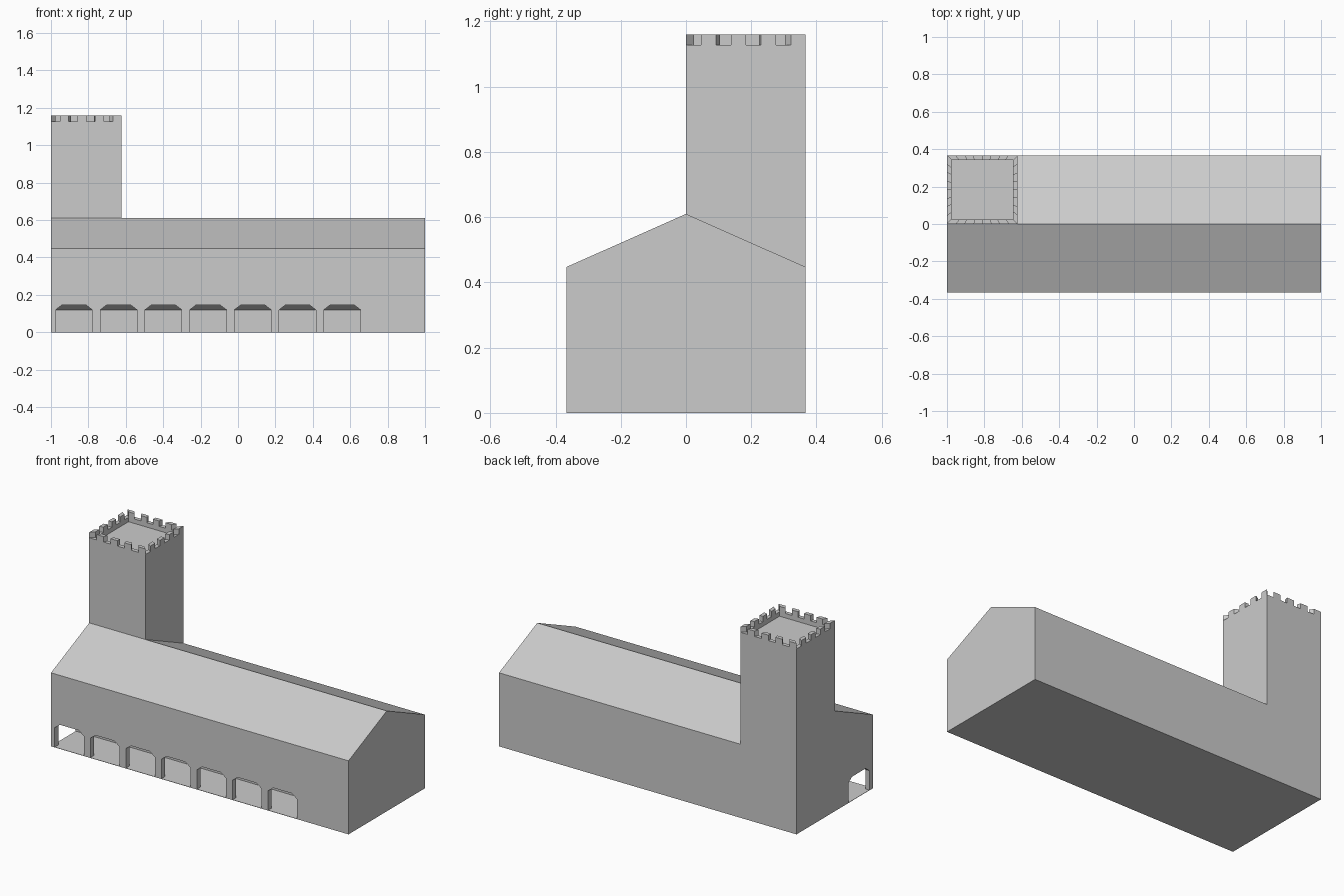
import bpy, bmesh
from mathutils import Vector

cube = bpy.data.objects.get("Cube")
if cube:
    bpy.data.objects.remove(cube, do_unlink=True)

HALF_Y, EAVE, RIDGE = 0.367, 0.447, 0.61
TOWER_X, TOWER_TOP = -0.622, 1.16
WALL_TOP, DECK, PARAPET = 1.127, 1.1, 0.024
FLOOR, SPRING, CROWN, CHAMFER = 0.002, 0.12, 0.147, 0.035

stone = bpy.data.materials.new("grey stone")
stone.use_nodes = True
stone.diffuse_color = (0.6, 0.6, 0.6, 1)
stone.node_tree.nodes["Principled BSDF"].inputs["Base Color"].default_value = (0.6, 0.6, 0.6, 1)


def finish(name, bm):
    bmesh.ops.recalc_face_normals(bm, faces=bm.faces)
    mesh = bpy.data.meshes.new(name)
    bm.to_mesh(mesh)
    bm.free()
    mesh.materials.append(stone)
    obj = bpy.data.objects.new(name, mesh)
    bpy.context.collection.objects.link(obj)
    return obj


def prism(name, points, offset):
    """Extrude a closed planar profile along an offset."""
    bm = bmesh.new()
    face = bm.faces.new([bm.verts.new(p) for p in points])
    geom = bmesh.ops.extrude_face_region(bm, geom=[face], use_keep_orig=True)["geom"]
    verts = [g for g in geom if isinstance(g, bmesh.types.BMVert)]
    bmesh.ops.translate(bm, verts=verts, vec=offset)
    return finish(name, bm)


def arch_profile(a, b):
    """Opening with clipped upper corners, as (across, height) pairs."""
    return [(a, FLOOR), (b, FLOOR), (b, SPRING), (b - CHAMFER, CROWN),
            (a + CHAMFER, CROWN), (a, SPRING)]


def cut(target, cutter):
    cutter.hide_render = True
    mod = target.modifiers.new("opening", "BOOLEAN")
    mod.operation, mod.solver, mod.object = "DIFFERENCE", "EXACT", cutter
    bpy.context.view_layer.objects.active = target
    bpy.ops.object.modifier_apply(modifier=mod.name)
    bpy.data.objects.remove(cutter, do_unlink=True)


# Long gabled hall
gable = [(-HALF_Y, 0), (HALF_Y, 0), (HALF_Y, EAVE), (0, RIDGE), (-HALF_Y, EAVE)]
hall = prism("hall", [(-1, y, z) for y, z in gable], (2, 0, 0))

# Covered walk behind the front wall, open at one end
walk = [(-1.1, y, z) for y, z in arch_profile(-0.332, -0.13)]
cut(hall, prism("walk_cutter", walk, (1.78, 0, 0)))

# Row of front arches
for i in range(7):
    left = -0.975 + i * 0.239
    arch = [(x, -0.5, z) for x, z in arch_profile(left, left + 0.196)]
    cut(hall, prism("arch_cutter", arch, (0, 0.27, 0)))

# Tower rising from the rear roof slope
bm = bmesh.new()
STEPS = 8


def ring(x0, x1, y0, y1):
    """Square loop at wall-top height, each side split into equal steps."""
    corners = [Vector(c) for c in ((x0, y0, WALL_TOP), (x1, y0, WALL_TOP),
                                   (x1, y1, WALL_TOP), (x0, y1, WALL_TOP))]
    return [bm.verts.new(corners[s].lerp(corners[(s + 1) % 4], k / STEPS))
            for s in range(4) for k in range(STEPS)]


outer = ring(-1, TOWER_X, 0, HALF_Y)
inner = ring(-1 + PARAPET, TOWER_X - PARAPET, PARAPET, HALF_Y - PARAPET)
count = len(outer)
base = [bm.verts.new(p) for p in ((-1, 0, RIDGE), (TOWER_X, 0, RIDGE),
                                  (TOWER_X, HALF_Y, EAVE), (-1, HALF_Y, EAVE))]
for s in range(4):
    top = [outer[(s * STEPS + k) % count] for k in range(STEPS + 1)]
    bm.faces.new([base[s], base[(s + 1) % 4]] + top[::-1])

# Parapet ring with alternate steps raised as merlons
parapet = []
for i in range(count):
    j = (i + 1) % count
    parapet.append(bm.faces.new((outer[i], outer[j], inner[j], inner[i])))
merlons = bmesh.ops.extrude_discrete_faces(bm, faces=parapet[1::2])["faces"]
bmesh.ops.translate(bm, verts=list({v for f in merlons for v in f.verts}),
                    vec=(0, 0, TOWER_TOP - WALL_TOP))

# Sunken tower deck
deck = bm.faces.new(inner)
deck = bmesh.ops.extrude_discrete_faces(bm, faces=[deck])["faces"][0]
bmesh.ops.translate(bm, verts=deck.verts[:], vec=(0, 0, DECK - WALL_TOP))
finish("tower", bm)
